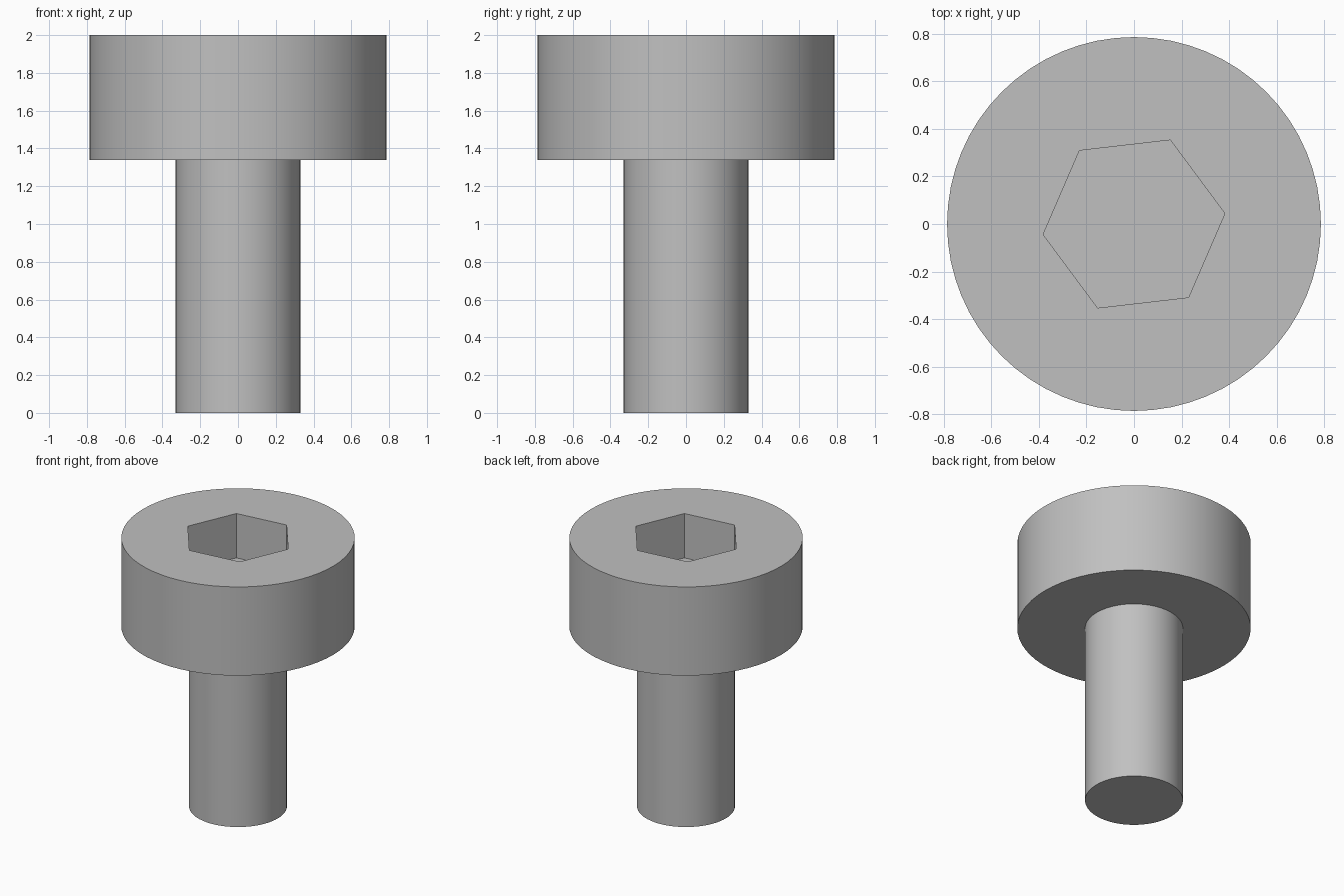
import bpy
import bmesh
from math import cos, sin, tau, radians

if "Cube" in bpy.data.objects:
    bpy.data.objects.remove(bpy.data.objects["Cube"], do_unlink=True)

SIDES = 64
HEAD_R, SHANK_R, SOCKET_R = 0.787, 0.33, 0.385
TOP, HEAD_BASE, SOCKET_FLOOR = 2.0, 1.34, 1.67

steel = bpy.data.materials.new("grey steel")
steel.use_nodes = True
GREY = (0.53, 0.53, 0.53, 1)
steel.diffuse_color = GREY
steel.node_tree.nodes["Principled BSDF"].inputs["Base Color"].default_value = GREY


def ring(bm, radius, z, sides=SIDES, turn=0.0):
    return [bm.verts.new((radius * cos(turn + tau * i / sides),
                          radius * sin(turn + tau * i / sides), z))
            for i in range(sides)]


def loop_edges(bm, verts):
    return [bm.edges.get((a, b)) or bm.edges.new((a, b))
            for a, b in zip(verts, verts[1:] + verts[:1])]


def wall(bm, low, high):
    n = len(low)
    for i in range(n):
        j = (i + 1) % n
        bm.faces.new((low[i], low[j], high[j], high[i]))


def finish(bm, name):
    bmesh.ops.recalc_face_normals(bm, faces=bm.faces)
    mesh = bpy.data.meshes.new(name)
    bm.to_mesh(mesh)
    bm.free()
    obj = bpy.data.objects.new(name, mesh)
    bpy.context.collection.objects.link(obj)
    mesh.materials.append(steel)
    bpy.ops.object.select_all(action='DESELECT')
    obj.select_set(True)
    bpy.context.view_layer.objects.active = obj
    bpy.ops.object.shade_smooth_by_angle(angle=radians(30))


# Head: cylinder with a blind hexagonal socket sunk into its top
bm = bmesh.new()
base, rim = ring(bm, HEAD_R, HEAD_BASE), ring(bm, HEAD_R, TOP)
neck = ring(bm, SHANK_R, HEAD_BASE)
hex_top = ring(bm, SOCKET_R, TOP, 6, radians(6.6))
hex_floor = ring(bm, SOCKET_R, SOCKET_FLOOR, 6, radians(6.6))
wall(bm, base, rim)
wall(bm, neck, base)
wall(bm, hex_floor, hex_top)
bm.faces.new(hex_floor)
bmesh.ops.triangle_fill(bm, use_beauty=True, normal=(0, 0, 1),
                        edges=loop_edges(bm, rim) + loop_edges(bm, hex_top))
finish(bm, "screw_head")

# Shank: plain cylinder, closed at the tip and running up to the head
bm = bmesh.new()
tip, top = ring(bm, SHANK_R, 0), ring(bm, SHANK_R, HEAD_BASE)
wall(bm, tip, top)
bm.faces.new(tip)
bm.faces.new(top)
finish(bm, "screw_shank")
